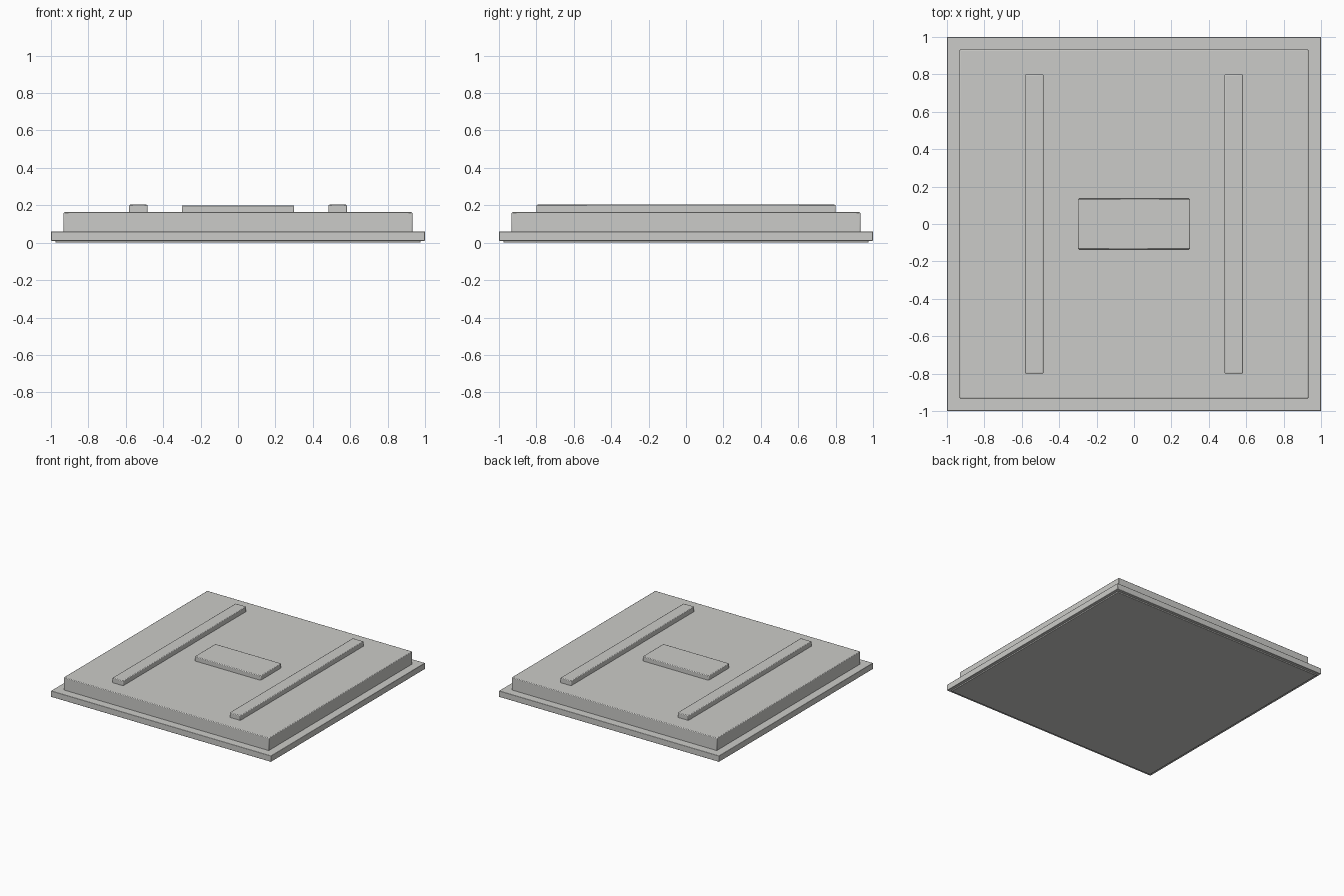
import bpy
import math

cube = bpy.data.objects.get("Cube")
if cube:
    bpy.data.objects.remove(cube, do_unlink=True)


def make_material(name, color):
    mat = bpy.data.materials.new(name)
    mat.use_nodes = True
    mat.diffuse_color = color
    mat.node_tree.nodes["Principled BSDF"].inputs["Base Color"].default_value = color
    return mat


grey = make_material("light grey", (0.60, 0.60, 0.58, 1))


def slab(name, size, bottom, top, x=0, bevel=0.005):
    """Box with softened edges, spanning bottom to top."""
    bpy.ops.mesh.primitive_cube_add(size=1, location=(x, 0, (bottom + top) / 2))
    obj = bpy.context.object
    obj.name = name
    obj.scale = (size[0], size[1], top - bottom)
    bpy.ops.object.transform_apply(location=False, rotation=False, scale=True)
    mod = obj.modifiers.new("soft edges", "BEVEL")
    mod.width = bevel
    mod.segments = 2
    obj.data.materials.append(grey)
    bpy.ops.object.shade_smooth_by_angle(angle=math.radians(35))
    return obj


# Thin seal under the flange
slab("bottom_seal", (1.95, 1.95), 0, 0.02, bevel=0.002)

# Wide flange and raised panel
slab("flange", (2, 2), 0.01, 0.06, bevel=0.003)
slab("raised_panel", (1.865, 1.865), 0.055, 0.163)

# Pair of ribs running front to back
for side, x in (("left", 0.533), ("right", -0.533)):
    slab(side + "_rib", (0.098, 1.6), 0.158, 0.203, x=x)

# Central plate
slab("centre_plate", (0.6, 0.27), 0.158, 0.2)
